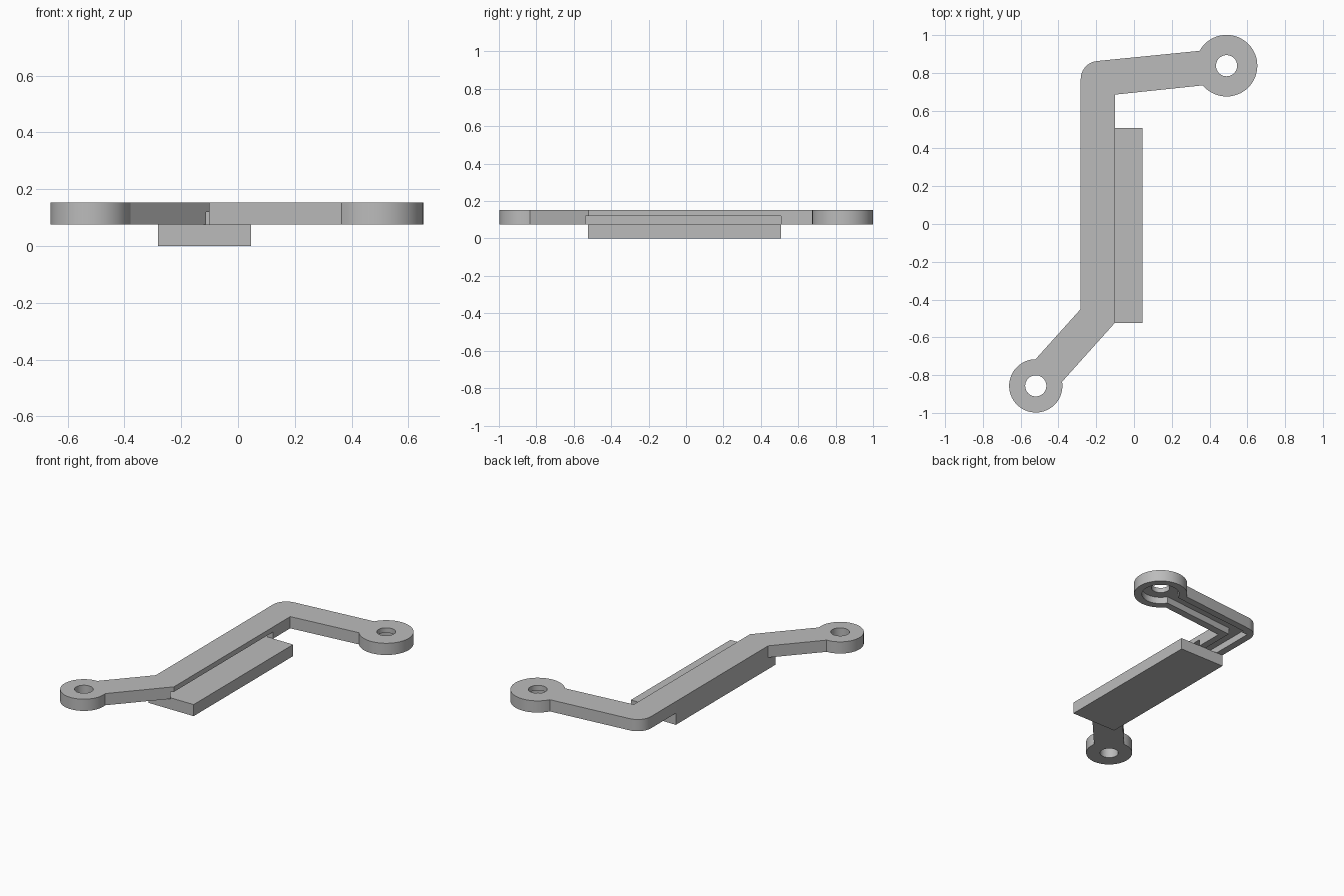
import bpy, bmesh, math
from mathutils import Vector

if "Cube" in bpy.data.objects:
    bpy.data.objects.remove(bpy.data.objects["Cube"])

BASE, TOP, CEILING = 0.076, 0.153, 0.12
UPPER = Vector((0.49, 0.838))
LOWER = Vector((-0.52, -0.857))
ELBOW = Vector((-0.19, 0.772))

grey = bpy.data.materials.new("mid grey")
grey.use_nodes = True
grey.diffuse_color = (0.5, 0.5, 0.5, 1)
grey.node_tree.nodes["Principled BSDF"].inputs["Base Color"].default_value = (0.5, 0.5, 0.5, 1)


def prism(name, outline, z0, z1):
    """Extrude a flat outline from z0 to z1."""
    bm = bmesh.new()
    face = bm.faces.new([bm.verts.new((p[0], p[1], z0)) for p in outline])
    moved = bmesh.ops.extrude_face_region(bm, geom=[face])["geom"]
    bmesh.ops.translate(bm, vec=(0, 0, z1 - z0),
                        verts=[v for v in moved if isinstance(v, bmesh.types.BMVert)])
    bmesh.ops.recalc_face_normals(bm, faces=bm.faces)
    mesh = bpy.data.meshes.new(name)
    bm.to_mesh(mesh)
    bm.free()
    mesh.materials.append(grey)
    obj = bpy.data.objects.new(name, mesh)
    bpy.context.collection.objects.link(obj)
    return obj


def arc(centre, radius, start=0, end=360, steps=64):
    full = end - start == 360
    count = steps if full else steps + 1
    angles = [math.radians(start + (end - start) * i / steps) for i in range(count)]
    return [(centre[0] + radius * math.cos(a), centre[1] + radius * math.sin(a)) for a in angles]


def box(x0, x1, y0, y1):
    return [(x0, y0), (x1, y0), (x1, y1), (x0, y1)]


def strip(a, b, half):
    side = (b - a).normalized().orthogonal() * half
    return [a + side, a - side, b - side, b + side]


def combine(target, outline, z0, z1, operation):
    """Join or cut a prism, then discard it."""
    tool = prism("tool", outline, z0, z1)
    tool.hide_render = True
    mod = target.modifiers.new("combine", "BOOLEAN")
    mod.operation, mod.solver, mod.object = operation, "EXACT", tool
    graph = bpy.context.evaluated_depsgraph_get()
    result = bpy.data.meshes.new_from_object(target.evaluated_get(graph))
    target.modifiers.clear()
    target.data = result
    bpy.data.objects.remove(tool)


# Bent arm with a rounded outer elbow
bend = arc((-0.187, 0.768), 0.095, 180, 96, 12)
outline = [(-0.56, -0.759), (-0.43, -0.89), (-0.1, -0.522), (-0.1, 0.685),
           (0.45, 0.743), (0.45, 0.927)] + bend[::-1] + [(-0.282, -0.45)]
arm = prism("bent_arm", outline, BASE, TOP)

# Mounting rings
for centre, radius in ((UPPER, 0.163), (LOWER, 0.141)):
    combine(arm, arc(centre, radius), BASE, TOP, "UNION")
    combine(arm, arc(centre, 0.056, steps=40), -0.1, 0.3, "DIFFERENCE")

# Underside channel, upper ring recess and open side slot
combine(arm, arc(UPPER, 0.115), 0, CEILING, "DIFFERENCE")
combine(arm, strip(ELBOW, UPPER, 0.045), 0, CEILING, "DIFFERENCE")
combine(arm, box(-0.235, -0.145, 0.45, 0.8), 0, CEILING, "DIFFERENCE")
combine(arm, box(-0.235, 0.1, -0.537, 0.508), 0, CEILING, "DIFFERENCE")

# Flat plate under the arm
plate = prism("base_plate", box(-0.282, 0.045, -0.525, 0.508), 0, BASE)

# Smooth round walls, sharp edges elsewhere
bpy.ops.object.select_all(action="DESELECT")
for obj in (arm, plate):
    obj.select_set(True)
bpy.context.view_layer.objects.active = arm
bpy.ops.object.shade_smooth_by_angle(angle=math.radians(30))
